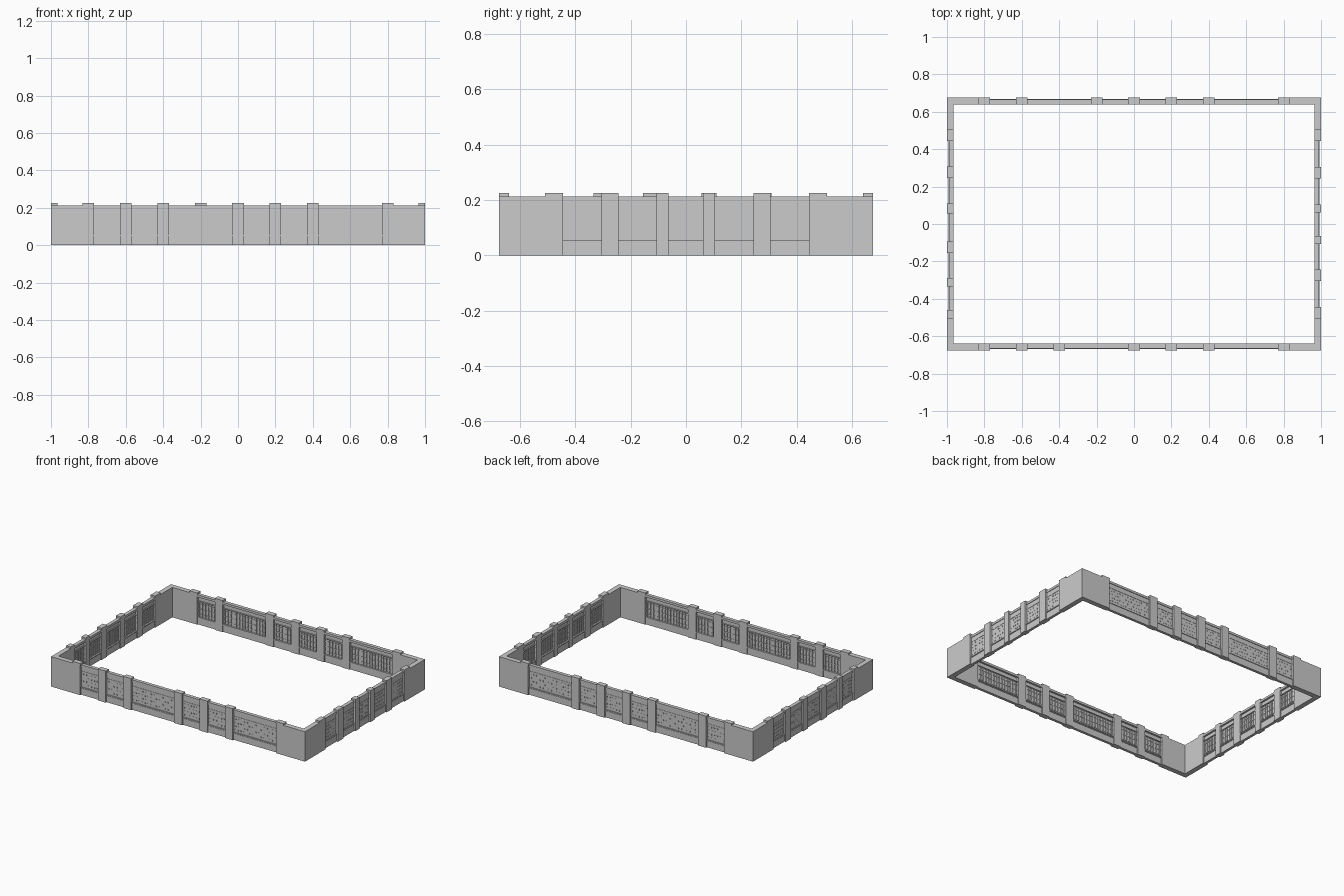
import bpy
import bmesh

cube = bpy.data.objects.get("Cube")
if cube:
    bpy.data.objects.remove(cube, do_unlink=True)

HALF_X, HALF_Y = 1.0, 0.675
THICK = 0.035
TOP, CAP_TOP = 0.213, 0.225

# Each wall maps (along, depth from outer face) to the ground plan
SIDES = {
    "front": lambda u, v: (u, v - HALF_Y),
    "back": lambda u, v: (u, HALF_Y - v),
    "left": lambda u, v: (HALF_X - v, u),
    "right": lambda u, v: (v - HALF_X, u),
}


def finish(bm, name):
    bmesh.ops.recalc_face_normals(bm, faces=bm.faces)
    mesh = bpy.data.meshes.new(name)
    bm.to_mesh(mesh)
    bm.free()
    obj = bpy.data.objects.new(name, mesh)
    bpy.context.collection.objects.link(obj)
    return obj


def prism(bm, plan, z0, z1):
    """Extrude a ground plan outline from z0 to z1."""
    base = bm.faces.new([bm.verts.new((x, y, z0)) for x, y in plan])
    grown = bmesh.ops.extrude_face_region(bm, geom=[base], use_keep_orig=True)
    for item in grown["geom"]:
        if isinstance(item, bmesh.types.BMVert):
            item.co.z = z1


def boxes(name, side, items):
    """Build boxes given as (u0, u1, v0, v1, z0, z1) along one wall."""
    bm = bmesh.new()
    place = SIDES[side]
    for u0, u1, v0, v1, z0, z1 in items:
        plan = [place(u, v) for u, v in ((u0, v0), (u1, v0), (u1, v1), (u0, v1))]
        prism(bm, plan, z0, z1)
    return finish(bm, f"{side}_{name}")


def spread(u0, u1, step):
    """Evenly spaced centres filling the span."""
    count = max(1, round((u1 - u0) / step))
    return [u0 + (i + 0.5) * (u1 - u0) / count for i in range(count)]


def build_wall(side, start, end, posts, end_caps):
    # Full-height posts with raised caps
    boxes("posts", side, [(c - w, c + w, 0, THICK, 0, TOP) for c, w in posts])
    boxes("post_caps", side, [(c - w, c + w, 0, THICK, TOP, CAP_TOP)
                              for c, w in posts + end_caps])

    # Bays are the gaps between posts
    edges = [start] + [e for c, w in posts for e in (c - w, c + w)] + [end]
    bays = list(zip(edges[::2], edges[1::2]))

    def run(name, v0, v1, z0, z1):
        boxes(name, side, [(a, b, v0, v1, z0, z1) for a, b in bays])

    run("plinths", 0.010, 0.029, 0, 0.046)
    run("lower_sills", 0.012, 0.032, 0.046, 0.049)
    run("sills", 0.008, THICK, 0.049, 0.055)
    run("screens", 0.014, 0.022, 0.055, 0.197)
    run("rails", 0.012, 0.030, 0.163, 0.168)
    run("copings", 0.010, THICK, 0.197, TOP)

    # Small relief blocks outside, in staggered rows
    studs, bars, frames = [], [], []
    for a, b in bays:
        for row, z in enumerate(spread(0.06, 0.16, 0.025)):
            shift = 0.003 if row % 2 else -0.003
            for u in spread(a, b, 0.022):
                studs.append((u + shift - 0.004, u + shift + 0.004,
                              0.0122, 0.014, z - 0.004, z + 0.004))
        # Upright bars and cross rails on the inner face
        for u in spread(a, b, 0.022):
            bars.append((u - 0.003, u + 0.003, 0.022, 0.027, 0.055, 0.163))
        for z in spread(0.055, 0.163, 0.036):
            frames.append((a, b, 0.022, 0.025, z - 0.003, z + 0.003))
    boxes("screen_blocks", side, studs)
    boxes("inner_bars", side, bars)
    boxes("inner_cross_rails", side, frames)


# Solid L-shaped corners
ARM_X = 0.77
for sx, sy, arm_y in ((1, 1, 0.445), (1, -1, 0.445), (-1, 1, 0.445), (-1, -1, 0.46)):
    inner_x, inner_y = HALF_X - THICK, HALF_Y - THICK
    outline = [(HALF_X, HALF_Y), (ARM_X, HALF_Y), (ARM_X, inner_y),
               (inner_x, inner_y), (inner_x, arm_y), (HALF_X, arm_y)]
    bm = bmesh.new()
    prism(bm, [(sx * x, sy * y) for x, y in outline], 0, TOP)
    finish(bm, f"{'back' if sy > 0 else 'front'}_{'left' if sx > 0 else 'right'}_corner")

# Long walls
WIDE, SLIM = 0.031, 0.022
long_caps = [(-0.8, WIDE), (0.8, WIDE)]
for side, centres in (("front", (-0.6, -0.4, 0, 0.2, 0.4)),
                      ("back", (-0.6, -0.2, 0, 0.2, 0.4))):
    build_wall(side, -ARM_X, ARM_X, [(c, WIDE) for c in centres], long_caps)

# Short walls
build_wall("left", -0.445, 0.445,
           [(-0.275, WIDE), (-0.085, SLIM), (0.083, SLIM), (0.275, WIDE)],
           [(-0.477, 0.032), (0.477, 0.032)])
build_wall("right", -0.46, 0.445,
           [(-0.312, SLIM), (-0.124, WIDE), (0.083, 0.027), (0.277, WIDE)],
           [(-0.482, SLIM), (0.477, 0.032)])
